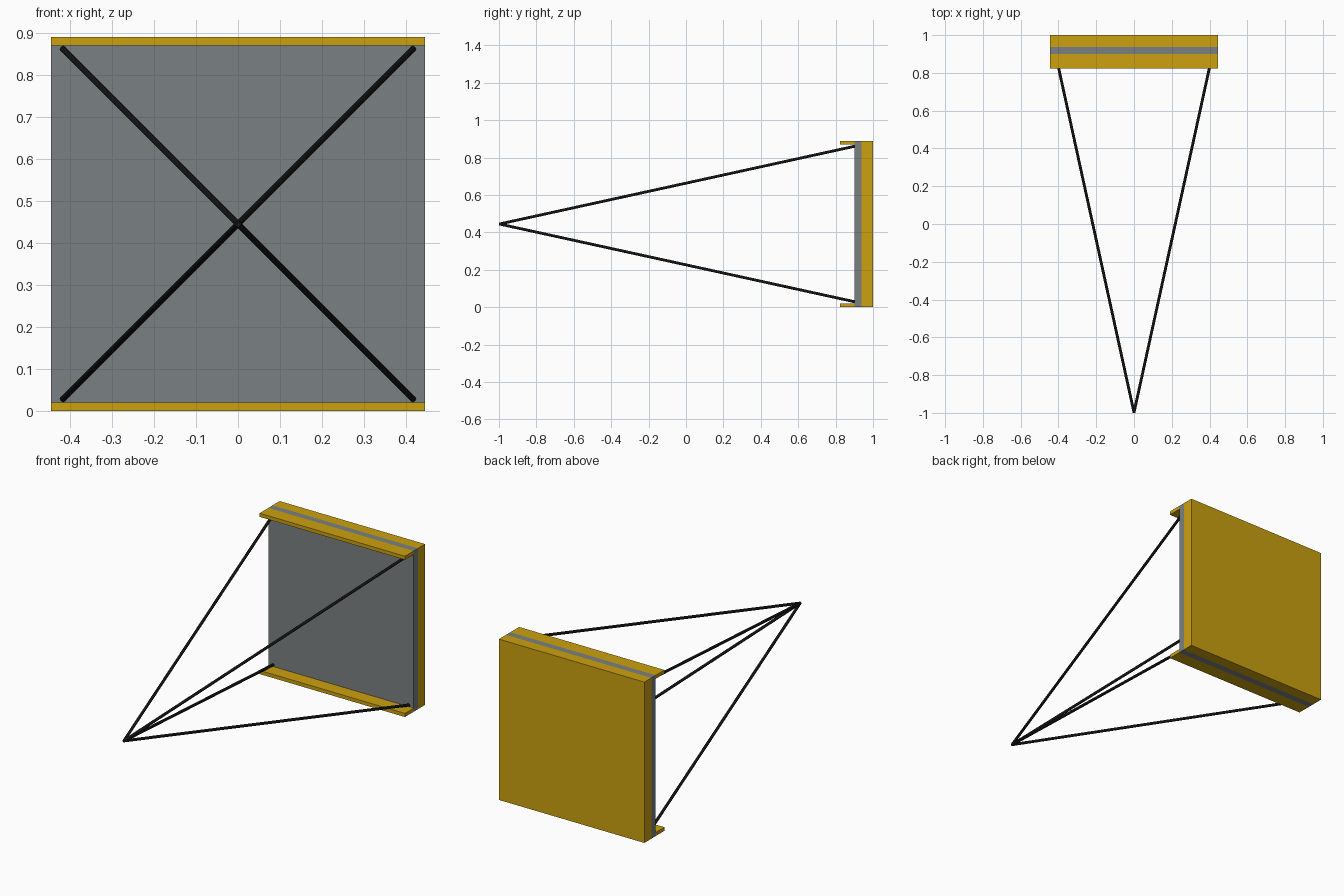
import bpy
from mathutils import Vector

if "Cube" in bpy.data.objects:
    bpy.data.objects.remove(bpy.data.objects["Cube"])


def material(name, rgb):
    m = bpy.data.materials.new(name)
    m.diffuse_color = (*rgb, 1)
    m.use_nodes = True
    m.node_tree.nodes["Principled BSDF"].inputs["Base Color"].default_value = m.diffuse_color
    return m


YELLOW = material("mustard yellow", (0.60, 0.355, 0.005))
GREY = material("slate grey", (0.195, 0.217, 0.225))
BLACK = material("black", (0.007, 0.007, 0.008))


def box(name, lo, hi, mat):
    lo, hi = Vector(lo), Vector(hi)
    bpy.ops.mesh.primitive_cube_add(size=1, location=(lo + hi) / 2)
    o = bpy.context.object
    o.name = name
    o.scale = hi - lo
    bpy.ops.object.transform_apply(location=False, rotation=False, scale=True)
    o.data.materials.append(mat)


def rod(name, a, b, r, mat):
    a, b = Vector(a), Vector(b)
    d = b - a
    bpy.ops.mesh.primitive_cylinder_add(vertices=20, radius=r, depth=d.length,
                                        location=(a + b) / 2)
    o = bpy.context.object
    o.name = name
    o.rotation_euler = d.to_track_quat('Z', 'Y').to_euler()
    o.data.materials.append(mat)
    bpy.ops.object.shade_smooth_by_angle()


W, H = 0.445, 0.89

# Layered slab: yellow back panel and grey front panel
box("back_panel", (-W, 0.938, 0), (W, 1.0, H), YELLOW)
box("front_panel", (-W, 0.901, 0), (W, 0.938, H), GREY)

# Ledges along the bottom and top edges
box("bottom_ledge", (-W, 0.824, 0), (W, 0.901, 0.02), YELLOW)
box("top_ledge", (-W, 0.824, H - 0.02), (W, 0.901, H), YELLOW)

# Four rods from the panel corners to a common point
for sx, xn in ((-1, "left"), (1, "right")):
    for sz, zn in ((-1, "lower"), (1, "upper")):
        rod(f"{zn}_{xn}_rod", (0, -0.998, H / 2),
            (sx * 0.416, 0.903, H / 2 + sz * 0.416), 0.0075, BLACK)
